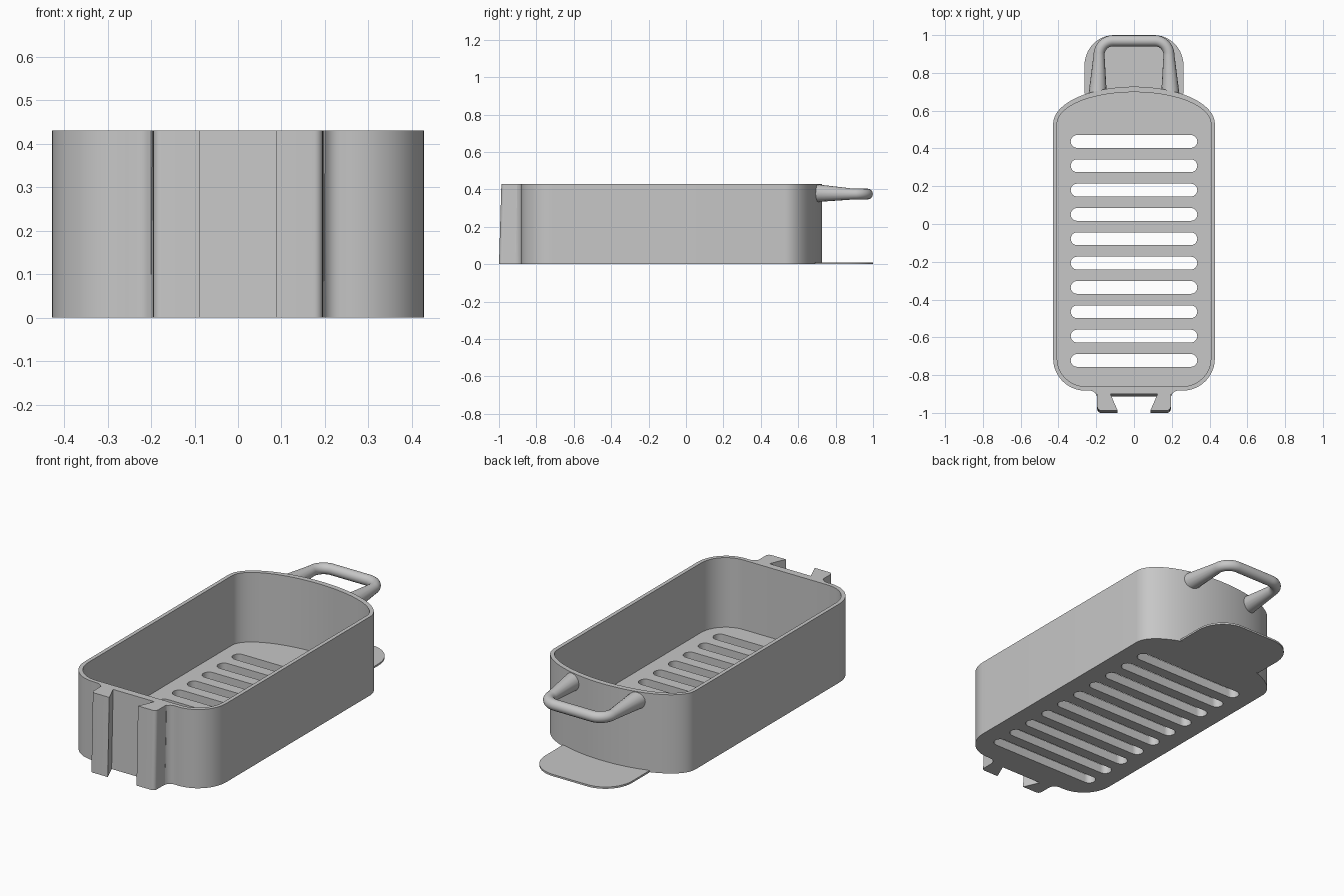
import bpy, bmesh
from math import sin, cos, radians

cube = bpy.data.objects.get("Cube")
if cube:
    bpy.data.objects.remove(cube, do_unlink=True)

grey = bpy.data.materials.new("light grey plastic")
grey.use_nodes = True
colour = (0.57, 0.57, 0.57, 1)
grey.diffuse_color = colour
grey.node_tree.nodes["Principled BSDF"].inputs["Base Color"].default_value = colour

HEIGHT, FLOOR = 0.43, 0.05


def arc(cx, cy, rx, ry, start, end, steps=12):
    angles = [radians(start + (end - start) * i / steps) for i in range(steps + 1)]
    return [(cx + rx * cos(a), cy + ry * sin(a)) for a in angles]


def mirrored(half):
    """Close a right-hand outline with its mirror image."""
    return half + [(-x, y) for x, y in reversed(half) if abs(x) > 1e-5]


def prisms(name, outlines, z0, z1):
    """Extrude one or more closed outlines from z0 to z1."""
    bm = bmesh.new()
    for outline in outlines:
        low = [bm.verts.new((x, y, z0)) for x, y in outline]
        high = [bm.verts.new((x, y, z1)) for x, y in outline]
        bm.faces.new(low)
        bm.faces.new(high)
        for i in range(len(low)):
            j = (i + 1) % len(low)
            bm.faces.new((low[i], low[j], high[j], high[i]))
    bmesh.ops.recalc_face_normals(bm, faces=bm.faces)
    mesh = bpy.data.meshes.new(name)
    bm.to_mesh(mesh)
    bm.free()
    obj = bpy.data.objects.new(name, mesh)
    bpy.context.collection.objects.link(obj)
    mesh.materials.append(grey)
    return obj


def activate(obj):
    bpy.ops.object.select_all(action='DESELECT')
    obj.select_set(True)
    bpy.context.view_layer.objects.active = obj


def cut(obj, cutter):
    cutter.hide_render = True
    mod = obj.modifiers.new("cut", 'BOOLEAN')
    mod.operation, mod.solver, mod.object = 'DIFFERENCE', 'EXACT', cutter
    activate(obj)
    bpy.ops.object.modifier_apply(modifier=mod.name)
    bpy.data.objects.remove(cutter, do_unlink=True)


# Tray body with the dovetail bracket at the front
body = arc(0, 0.53, 0.428, 0.197, 90, 0, 28)
body += arc(0.258, -0.712, 0.17, 0.17, 0, -90)
body += arc(0.235, -0.922, 0.04, 0.04, 90, 180, 6)
body += arc(0.175, -0.98, 0.02, 0.02, 0, -90, 5)
body += [(0.087, -1.0), (0.125, -0.912)]
tray = prisms("tray", [mirrored(body)], 0, HEIGHT)

# Bracket leans back slightly towards the top
for v in tray.data.vertices:
    if v.co.y < -0.905 and v.co.z > 0.1:
        v.co.y += 0.013

# Hollow inside
inside = arc(0, 0.53, 0.407, 0.168, 90, 0, 28)
inside += arc(0.257, -0.71, 0.15, 0.15, 0, -90)
cut(tray, prisms("cavity_cutter", [mirrored(inside)], FLOOR, 0.6))

# Drain slots with round ends
slots = []
for i in range(10):
    y = 0.437 - i * 0.1288
    slots.append(arc(0.301, y, 0.034, 0.034, 90, -90)
                 + arc(-0.301, y, 0.034, 0.034, 270, 90))
cut(tray, prisms("slot_cutter", slots, -0.1, 0.2))

# Thin tongue under the back
tongue = prisms("back_tongue", [mirrored(
    arc(0.105, 0.84, 0.157, 0.16, 90, 0) + [(0.262, 0.69)])], 0, 0.01)

# Tube handle, thicker where it joins the wall
bend = arc(0.11, 0.895, 0.075, 0.075, 0, 90)
half = [(0.192, 0.692, 1.65)] + [(x, y, 1.0) for x, y in bend]
path = half + [(-x, y, r) for x, y, r in reversed(half)]
curve = bpy.data.curves.new("handle", 'CURVE')
curve.dimensions = '3D'
curve.bevel_depth = 0.029
curve.bevel_resolution = 6
curve.use_fill_caps = True
spline = curve.splines.new('POLY')
spline.points.add(len(path) - 1)
for point, (x, y, r) in zip(spline.points, path):
    point.co = (x, y, 0.38 if r > 1 else 0.375, 1)
    point.radius = r
handle = bpy.data.objects.new("handle", curve)
bpy.context.collection.objects.link(handle)
curve.materials.append(grey)
activate(handle)
bpy.ops.object.convert(target='MESH')
handle = bpy.context.view_layer.objects.active

for obj in (tray, tongue, handle):
    activate(obj)
    bpy.ops.object.shade_smooth_by_angle(angle=radians(30))
